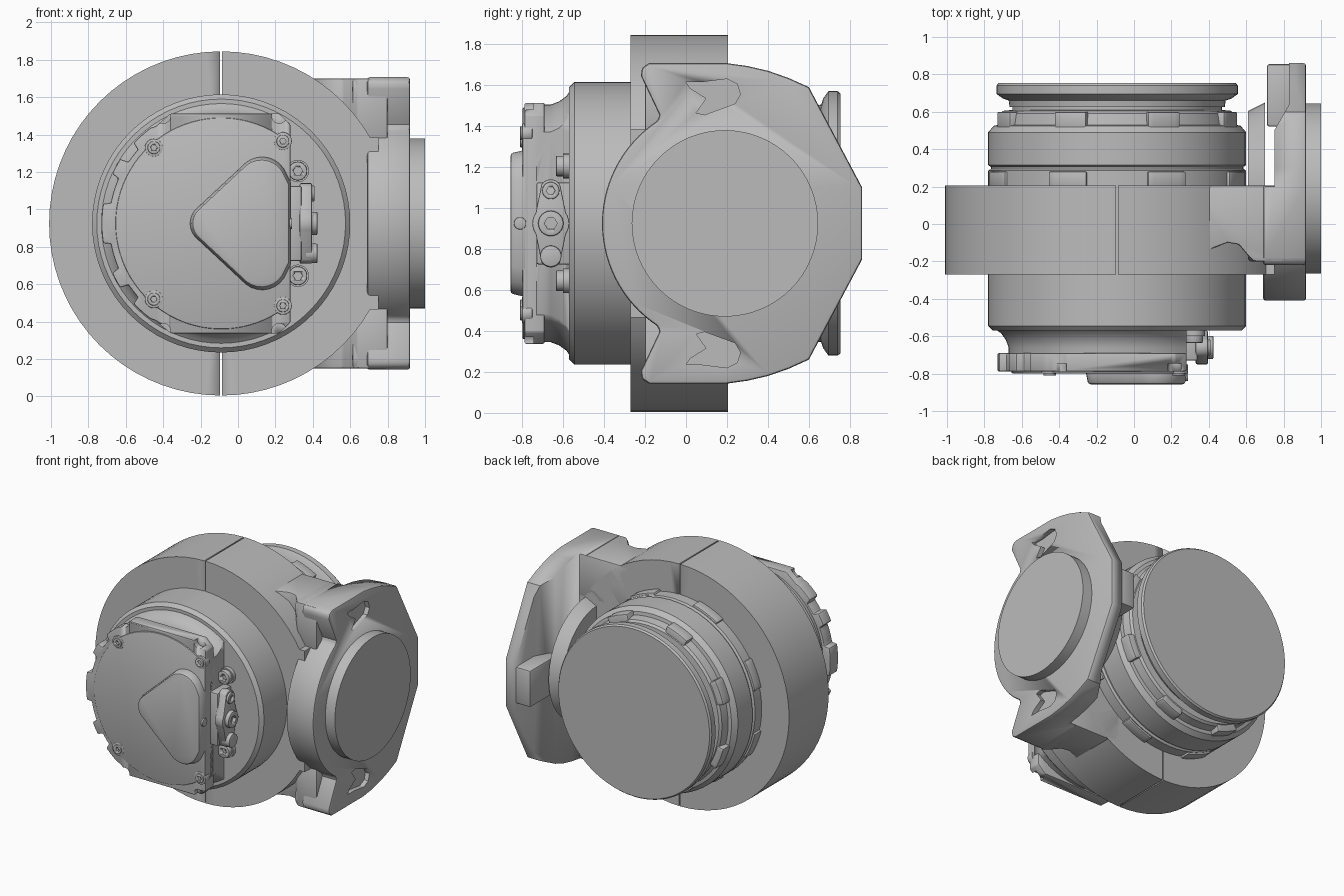
import bpy, bmesh, math
from mathutils import Vector

if "Cube" in bpy.data.objects:
    bpy.data.objects.remove(bpy.data.objects["Cube"], do_unlink=True)

grey = bpy.data.materials.new("cast_grey")
grey.use_nodes = True
grey.diffuse_color = (0.5, 0.5, 0.5, 1)
grey.node_tree.nodes["Principled BSDF"].inputs["Base Color"].default_value = (0.5, 0.5, 0.5, 1)

CX, CZ = -0.09, 0.925      # main axis, running along y
PY = 0.19                  # side plate centre


def activate(ob):
    bpy.ops.object.select_all(action='DESELECT')
    ob.select_set(True)
    bpy.context.view_layer.objects.active = ob


def finish(name, bm, bevel=0):
    bmesh.ops.recalc_face_normals(bm, faces=bm.faces)
    me = bpy.data.meshes.new(name)
    bm.to_mesh(me)
    bm.free()
    me.materials.append(grey)
    ob = bpy.data.objects.new(name, me)
    bpy.context.scene.collection.objects.link(ob)
    activate(ob)
    if bevel:
        m = ob.modifiers.new("Bevel", 'BEVEL')
        m.width, m.segments, m.limit_method = bevel, 2, 'ANGLE'
        m.angle_limit = math.radians(40)
        bpy.ops.object.modifier_apply(modifier=m.name)
    bpy.ops.object.shade_smooth_by_angle(angle=math.radians(32))
    return ob


def place(axis, p, d):
    return Vector({'x': (d, p[0], p[1]), 'y': (p[0], d, p[1]), 'z': (p[0], p[1], d)}[axis])


def prism(name, pts, axis, a, b, bevel=0, taper=1):
    """Outline pushed along an axis from a to b; taper scales the far end."""
    bm = bmesh.new()
    n = len(pts)
    mid = [sum(p[i] for p in pts) / n for i in (0, 1)]
    far = [[mid[i] + (p[i] - mid[i]) * taper for i in (0, 1)] for p in pts]
    lo = [bm.verts.new(place(axis, p, a)) for p in pts]
    hi = [bm.verts.new(place(axis, p, b)) for p in far]
    bm.faces.new(lo)
    bm.faces.new(hi)
    for i in range(n):
        j = (i + 1) % n
        bm.faces.new((lo[i], lo[j], hi[j], hi[i]))
    return finish(name, bm, bevel)


def lathe(name, profile, closed=False, steps=72):
    """Spin (radius, y) points around the main axis."""
    bm = bmesh.new()
    vs = [bm.verts.new((CX + r, y, CZ)) for r, y in profile]
    es = [bm.edges.new(p) for p in zip(vs, vs[1:])]
    if closed:
        es.append(bm.edges.new((vs[-1], vs[0])))
    bmesh.ops.spin(bm, geom=vs + es, cent=(CX, 0, CZ), axis=(0, 1, 0),
                   angle=math.tau, steps=steps)
    bmesh.ops.remove_doubles(bm, verts=bm.verts, dist=0.0005)
    return finish(name, bm)


def arc(cx, cy, r, a0, a1, n):
    return [(cx + r * math.cos(math.radians(a0 + (a1 - a0) * i / n)),
             cy + r * math.sin(math.radians(a0 + (a1 - a0) * i / n))) for i in range(n + 1)]


def circle(cx, cy, r, n=24):
    return arc(cx, cy, r, 0, 360, n)[:-1]


def rect(x0, y0, x1, y1):
    return [(x0, y0), (x1, y0), (x1, y1), (x0, y1)]


def cut(ob, cutter):
    m = ob.modifiers.new("Cut", 'BOOLEAN')
    m.operation, m.solver, m.object = 'DIFFERENCE', 'EXACT', cutter
    activate(ob)
    bpy.ops.object.modifier_apply(modifier=m.name)
    bpy.data.objects.remove(cutter, do_unlink=True)


# Housing barrel, with grooves and shoulders at the back
lathe("housing_barrel", [
    (0, -0.57), (0.665, -0.57), (0.69, -0.545), (0.69, 0.285), (0.675, 0.295),
    (0.675, 0.305), (0.69, 0.315), (0.69, 0.49), (0.66, 0.525), (0.635, 0.53),
    (0.625, 0.59), (0.61, 0.605), (0.56, 0.61), (0.56, 0.63), (0, 0.63)])
lathe("rear_flange", [
    (0, 0.6), (0.54, 0.6), (0.54, 0.625), (0.575, 0.625), (0.58, 0.66), (0.61, 0.67),
    (0.645, 0.695), (0.645, 0.74), (0.635, 0.753), (0, 0.753)])

# Lugs around the rear shoulder
for i in range(8):
    a = 22.5 + 45 * i
    lug = arc(CX, CZ, 0.665, a - 8, a + 8, 6) + arc(CX, CZ, 0.55, a + 8, a - 8, 6)
    prism("rear_lug", lug, 'y', 0.5, 0.6, 0.01)
    lug = arc(CX, CZ, 0.705, a - 9, a + 9, 6) + arc(CX, CZ, 0.6, a + 9, a - 9, 6)
    prism("collar_lug", lug, 'y', 0.19, 0.28, 0.008)

# Split clamp ring
ring = lathe("clamp_ring", [(0.685, -0.27), (0.92, -0.27), (0.92, 0.205), (0.685, 0.205)], True)
cut(ring, prism("seam_cutter", rect(CX - 0.005, -0.2, CX + 0.005, 2), 'y', -0.5, 0.5))

# Arms joining the ring to the side plate, above and below
arm = [(0.3, -0.25), (0.42, -0.13), (0.5, -0.1), (0.56, -0.11), (0.61, -0.17),
       (0.64, -0.2), (0.8, -0.2), (0.8, 0.205), (0.3, 0.205)]
for s in (1, -1):
    prism("plate_arm", arm, 'z', CZ + s * 0.45, CZ + s * 0.775, 0.01)
prism("arm_web", rect(0.58, -0.27, 0.75, 0.205), 'z', CZ - 0.46, CZ + 0.46)

# Side mounting plate: half outline mirrored in height
half = [(0.86, 0.175), (0.6, 0.665), (0.5, 0.71), (0.4, 0.745), (0.3, 0.768), (0.2, 0.782),
        (-0.18, 0.782), (-0.215, 0.76), (-0.22, 0.72), (-0.13, 0.53)]
outline = [(y, CZ + z) for y, z in half]
outline += arc(PY, CZ, 0.6, 123, 237, 30)
outline += [(y, CZ - z) for y, z in reversed(half)]
plate = prism("side_plate", outline, 'x', 0.69, 0.92, 0.014)
cut(plate, prism("plate_back_cutter", [(0.5, 0.2), (0.75, 0.2), (0.75, 0.5), (0.83, 0.64),
                                       (0.83, 1.2), (0.5, 1.2)], 'z', -0.5, 2.5))
for s in (1, -1):
    # Pocket in the plate face
    slot = [(0.0, 0.69), (0.08, 0.69), (0.2, 0.705), (0.25, 0.68), (0.265, 0.63),
            (0.24, 0.585), (0.2, 0.57), (0.09, 0.53), (0.05, 0.54), (0.1, 0.61), (0.02, 0.66)]
    cut(plate, prism("pocket_cutter", [(y, CZ + s * z) for y, z in slot], 'x', 0.885, 1.1))
    # Wing thickening in front of the plate
    prism("plate_wing", [(y, CZ + s * z) for y, z in
                         [(-0.18, 0.775), (0.2, 0.775), (0.2, 0.45), (-0.13, 0.45), (-0.2, 0.72)]],
          'x', 0.61, 0.74, 0.015)
prism("plate_block", rect(0.71, 0.52, 0.86, 0.855), 'z', CZ - 0.14, CZ + 0.14, 0.015)
prism("plate_fillet", circle(PY, CZ, 0.46, 48), 'x', 0.7, 0.61, 0, 0.9)
prism("output_disc", circle(PY, CZ, 0.455, 64), 'x', 0.9, 1.0)

# Front neck, cut flat on the connector side
neck = lathe("front_neck", [(0, -0.56), (0.655, -0.56), (0.62, -0.585), (0.595, -0.62),
                            (0.58, -0.66), (0.58, -0.73), (0, -0.73)])
cut(neck, prism("neck_cutter", rect(0.28, 0, 1, 2), 'y', -0.9, -0.5))

# Front cover with tabs along its rounded side
upper = [(0.28, CZ + 0.53), (0.22, CZ + 0.588), (-0.36, CZ + 0.588), (-0.44, CZ + 0.52)]
side = []
for a0, a1, r in [(126, 138, 0.635), (138, 147, 0.595), (147, 156, 0.64), (156, 170, 0.6),
                  (170, 190, 0.64), (190, 204, 0.6), (204, 213, 0.64), (213, 222, 0.595),
                  (222, 234, 0.635)]:
    side += arc(CX, CZ, r, a0 + 0.5, a1 - 0.5, 5)
lower = [(x, 2 * CZ - z) for x, z in reversed(upper)]
cover = prism("front_cover", upper + side + lower, 'y', -0.69, -0.788, 0.008)
for s in (1, -1):
    for x in (-0.4, 0.22):
        cut(cover, prism("edge_notch_cutter", circle(x, CZ + s * 0.575, 0.04), 'y', -0.745, -0.9))
lid = arc(CX, CZ, 0.565, 49, 311, 60)
prism("cover_lid", lid, 'y', -0.77, -0.798, 0.006)

# Raised rounded-triangle cap
cap = arc(-0.15, CZ, 0.11, 128, 232, 8) + arc(0.13, CZ - 0.22, 0.14, 232, 340, 8)
cap += [(0.285, CZ - 0.22), (0.285, CZ + 0.22)] + arc(0.13, CZ + 0.22, 0.14, 20, 128, 8)
prism("triangle_cap", cap, 'y', -0.78, -0.857, 0.014, 0.95)


def bolt(name, axis, u, v, r, a, b):
    """Round head with a socket hole."""
    ob = prism(name, circle(u, v, r), axis, a, b, r * 0.12)
    d = (b - a) / abs(b - a)
    cut(ob, prism("socket_cutter", circle(u, v, r * 0.5, 6), axis, b - d * 0.025, b + d * 0.05))


for s in (1, -1):
    for x, z in [(-0.45, 0.405), (0.24, 0.44)]:
        prism("bolt_seat", circle(x, CZ + s * z, 0.048), 'y', -0.75, -0.8, 0.004)
        bolt("cover_bolt", 'y', x, CZ + s * z, 0.034, -0.75, -0.81)
    prism("body_bolt_washer", circle(0.32, CZ + s * 0.28, 0.06), 'y', -0.56, -0.6)
    bolt("body_bolt", 'y', 0.32, CZ + s * 0.28, 0.05, -0.56, -0.635)

# Connector on the flat side
flange = arc(-0.66, CZ, 0.09, -35, 35, 6) + arc(-0.66, CZ + 0.16, 0.055, 35, 145, 8)
flange += arc(-0.66, CZ, 0.09, 145, 215, 6) + arc(-0.66, CZ - 0.16, 0.055, 215, 325, 8)
prism("connector_base", rect(-0.73, CZ - 0.2, -0.56, CZ + 0.2), 'x', 0.25, 0.34, 0.01)
prism("connector_flange", flange, 'x', 0.33, 0.395, 0.006)
bolt("connector_socket", 'x', -0.66, CZ, 0.062, 0.36, 0.425)
bolt("connector_bolt", 'x', -0.66, CZ + 0.16, 0.042, 0.36, 0.41)
prism("connector_plug", circle(-0.66, CZ - 0.16, 0.052), 'x', 0.36, 0.425, 0.006)
prism("side_plug", circle(-0.81, CZ, 0.03), 'x', 0.26, 0.29, 0.004)
